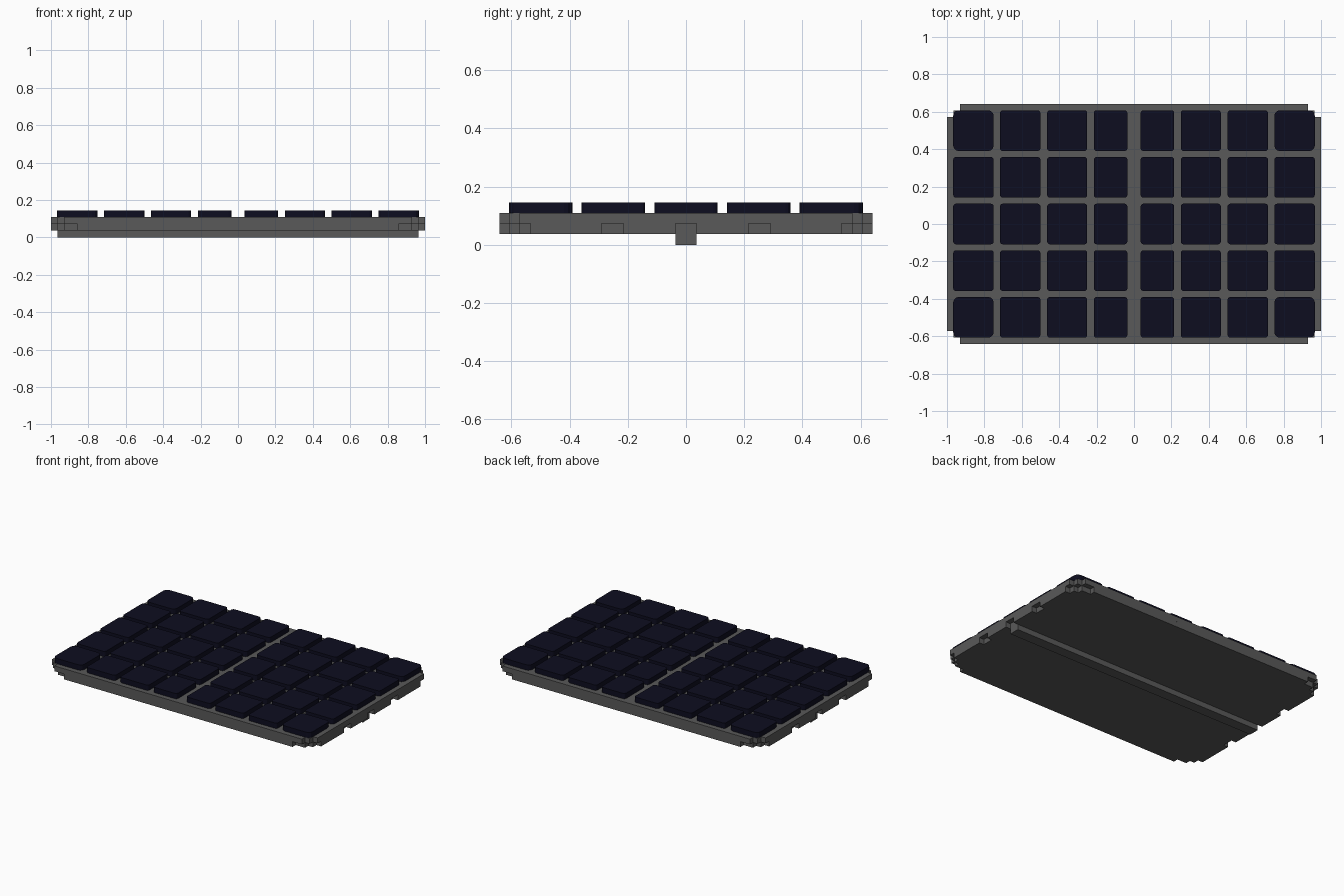
import bpy, bmesh, math

if "Cube" in bpy.data.objects:
    bpy.data.objects.remove(bpy.data.objects["Cube"])


def material(name, rgb):
    m = bpy.data.materials.new(name)
    m.diffuse_color = (*rgb, 1)
    m.use_nodes = True
    m.node_tree.nodes["Principled BSDF"].inputs["Base Color"].default_value = m.diffuse_color
    return m


GREY = material("frame grey", (0.1, 0.1, 0.1))
NAVY = material("cell navy", (0.004, 0.004, 0.014))


def prism(name, outline, z0, z1, mat):
    """Extrude a counter-clockwise outline from z0 to z1."""
    bm = bmesh.new()
    face = bm.faces.new([bm.verts.new((x, y, z0)) for x, y in outline])
    top = bmesh.ops.extrude_face_region(bm, geom=[face])["geom"]
    for v in top:
        if isinstance(v, bmesh.types.BMVert):
            v.co.z = z1
    bmesh.ops.recalc_face_normals(bm, faces=bm.faces)
    me = bpy.data.meshes.new(name)
    bm.to_mesh(me)
    bm.free()
    me.materials.append(mat)
    ob = bpy.data.objects.new(name, me)
    bpy.context.collection.objects.link(ob)
    return ob


def mirrored(quarter):
    """Mirror a +x +y quarter outline (running from +x to +y) to all corners."""
    half = quarter + [(-x, y) for x, y in reversed(quarter)]
    return half + [(-x, -y) for x, y in half]


def rounded(x0, x1, y0, y1, r, n=3):
    pts = []
    for k, (cx, cy) in enumerate([(x1 - r, y1 - r), (x0 + r, y1 - r),
                                  (x0 + r, y0 + r), (x1 - r, y0 + r)]):
        for i in range(n + 1):
            a = math.pi / 2 * (k + i / n)
            pts.append((cx + r * math.cos(a), cy + r * math.sin(a)))
    return pts


# Upper tray with stepped corners
prism("upper_frame", mirrored([(1, .573), (.965, .573), (.965, .608),
                               (.93, .608), (.93, .642)]), .073, .109, GREY)

# Lower tray: corners cut further, three notches in each short side
notches = []
for y0, y1 in ((-.29, -.215), (-.036, .036), (.215, .29)):
    notches += [(1, y0), (.965, y0), (.965, y1), (1, y1)]
right = ([(1, -.535), *notches, (1, .535)])
corner = [(.965, .535), (.965, .573), (.93, .573), (.93, .608),
          (.86, .608), (.86, .642)]
upper = right + corner + [(-x, y) for x, y in reversed(corner)]
left = [(-x, -y) for x, y in right]
lower = [(-x, -y) for x, y in corner] + [(x, -y) for x, y in reversed(corner)]
prism("lower_frame", upper + left + lower, .037, .073, GREY)

# Rib along the underside
prism("centre_rib", [(-.965, -.036), (.965, -.036), (.965, .036), (-.965, .036)],
      0, .037, GREY)

# Grid of solar cells, inner columns narrower
columns = [(.035, .215), (.25, .465), (.5, .717), (.75, .967)]
columns = [(-b, -a) for a, b in reversed(columns)] + columns
for row in range(5):
    yc = (row - 2) * .2495
    for col, (x0, x1) in enumerate(columns):
        r = .03 if row in (0, 4) and col in (0, 7) else .016
        prism(f"solar_cell_{row}_{col}",
              rounded(x0, x1, yc - .109, yc + .109, r), .109, .145, NAVY)
